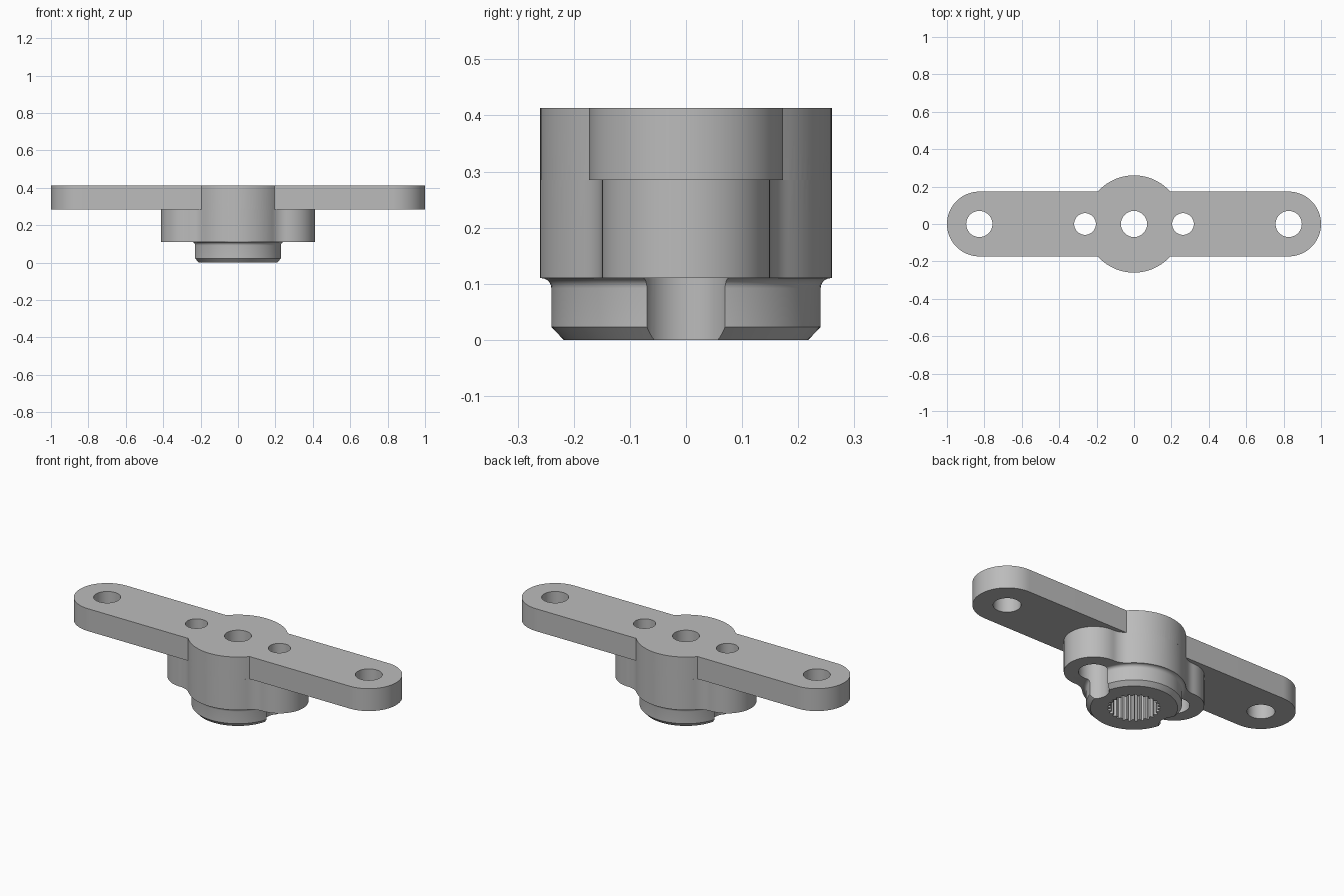
import bpy, bmesh
from math import sin, cos, pi, asin, atan2, sqrt

if "Cube" in bpy.data.objects:
    bpy.data.objects.remove(bpy.data.objects["Cube"])

TOP, ARM_Z, BODY_Z = 0.413, 0.285, 0.11
HUB_R, ARM_R, ARM_X = 0.26, 0.173, 0.827
EAR_X, EAR_R, BLEND = 0.262, 0.15, 0.10

grey = bpy.data.materials.new("grey plastic")
grey.use_nodes = True
grey.diffuse_color = (0.5, 0.5, 0.5, 1)
grey.node_tree.nodes["Principled BSDF"].inputs["Base Color"].default_value = (0.5, 0.5, 0.5, 1)


def arc(cx, cy, r, a0, a1, n):
    steps = [a0 + (a1 - a0) * i / n for i in range(n + 1)]
    return [(cx + r * cos(a), cy + r * sin(a)) for a in steps]


def mirror_outline(quarter):
    """Complete an outline from its +x +y quarter, dropping repeated points."""
    half = quarter + [(-x, y) for x, y in reversed(quarter)]
    points = half + [(-x, -y) for x, y in half]
    clean = []
    for p in points:
        if all((p[0] - q[0]) ** 2 + (p[1] - q[1]) ** 2 > 1e-9 for q in clean[-1:] + clean[:1]):
            clean.append(p)
    return clean


def finish(name, bm):
    bmesh.ops.recalc_face_normals(bm, faces=bm.faces)
    mesh = bpy.data.meshes.new(name)
    bm.to_mesh(mesh)
    bm.free()
    mesh.materials.append(grey)
    obj = bpy.data.objects.new(name, mesh)
    bpy.context.collection.objects.link(obj)
    return obj


def prism(name, outline, z0, z1):
    bm = bmesh.new()
    base = bm.faces.new([bm.verts.new((x, y, z0)) for x, y in outline])
    side = bmesh.ops.extrude_face_region(bm, geom=[base], use_keep_orig=True)["geom"]
    verts = [v for v in side if isinstance(v, bmesh.types.BMVert)]
    bmesh.ops.translate(bm, verts=verts, vec=(0, 0, z1 - z0))
    return finish(name, bm)


def lathe(name, profile, n=96):
    bm = bmesh.new()
    rings = [[bm.verts.new((x, y, z)) for x, y in arc(0, 0, r, 0, 2 * pi, n)[:-1]]
             for r, z in profile]
    for a, b in zip(rings, rings[1:]):
        for i in range(n):
            j = (i + 1) % n
            bm.faces.new((a[i], a[j], b[j], b[i]))
    bm.faces.new(rings[0])
    bm.faces.new(rings[-1])
    return finish(name, bm)


def combine(target, other, operation):
    mod = target.modifiers.new("combine", 'BOOLEAN')
    mod.operation, mod.solver, mod.object = operation, 'EXACT', other
    bpy.context.view_layer.objects.active = target
    bpy.ops.object.modifier_apply(modifier=mod.name)
    bpy.data.objects.remove(other)


def drill(target, x, r, z0, z1):
    cutter = prism("drill", arc(x, 0, r, 0, 2 * pi, 48)[:-1], z0, z1)
    cutter.hide_render = True
    combine(target, cutter, 'DIFFERENCE')


# Double arm with rounded ends and the round hub in the middle
arm_outline = mirror_outline(
    arc(ARM_X, 0, ARM_R, 0, pi / 2, 20) + arc(0, 0, HUB_R, asin(ARM_R / HUB_R), pi / 2, 14))
horn = prism("double_arm_horn", arm_outline, ARM_Z, TOP)

# Lower hub with two ears blended in by concave curves
bx = ((HUB_R + BLEND) ** 2 - (EAR_R + BLEND) ** 2 + EAR_X ** 2) / (2 * EAR_X)
by = sqrt((HUB_R + BLEND) ** 2 - bx ** 2)
ear_a, hub_a = atan2(by, bx - EAR_X), atan2(by, bx)
body = prism("lower_hub", mirror_outline(
    arc(EAR_X, 0, EAR_R, 0, ear_a, 20)
    + arc(bx, by, BLEND, ear_a + pi, hub_a + pi, 10)
    + arc(0, 0, HUB_R, hub_a, pi / 2, 14)), BODY_Z, ARM_Z)
combine(horn, body, 'UNION')

# Round boss with a chamfered foot and a filleted neck
neck = arc(0.258, 0.092, 0.018, pi, pi / 2, 6)
boss = lathe("boss", [(0.218, 0), (0.24, 0.023)] + neck + [(0.24, 0.15)])
combine(horn, boss, 'UNION')

# Screw holes, with the ear holes widened from below
drill(horn, 0, 0.07, -0.1, 0.6)
for side in (-1, 1):
    drill(horn, side * ARM_X, 0.07, 0.2, 0.6)
    drill(horn, side * EAR_X, 0.058, -0.1, 0.6)
    drill(horn, side * EAR_X, 0.077, -0.1, 0.22)

# Toothed shaft socket in the underside
TEETH = 25
tooth = ((0.0, 0.118), (0.3, 0.118), (0.5, 0.132), (0.8, 0.132))
spline = [(r * cos(a), r * sin(a)) for i in range(TEETH) for t, r in tooth
          for a in [2 * pi * (i + t) / TEETH]]
socket = prism("socket_cutter", spline, -0.1, 0.2)
socket.hide_render = True
combine(horn, socket, 'DIFFERENCE')

# Smooth curved walls, crisp rims
bpy.ops.object.select_all(action='DESELECT')
horn.select_set(True)
bpy.context.view_layer.objects.active = horn
bpy.ops.object.shade_smooth_by_angle(angle=pi / 6)
